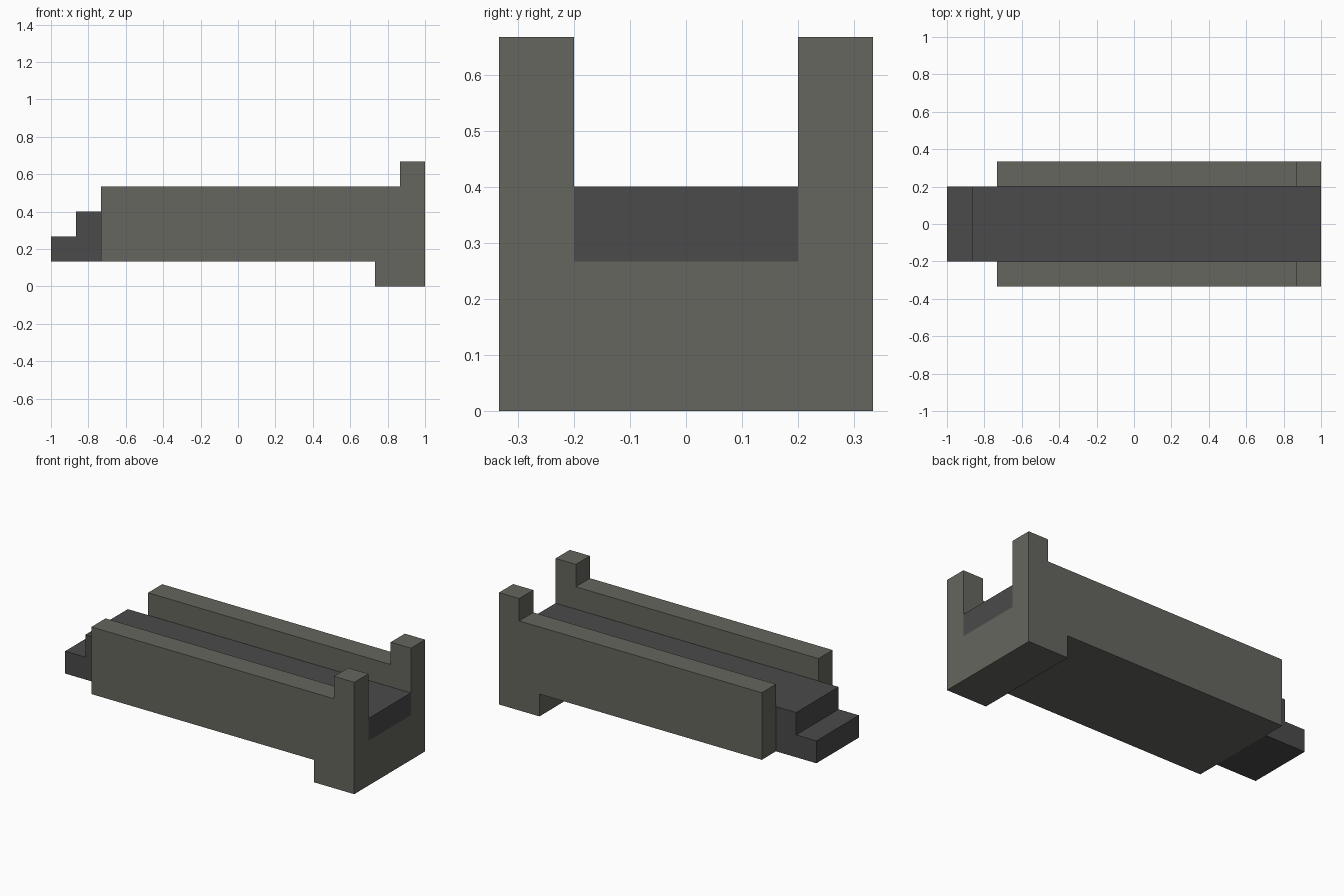
import bpy
import bmesh

if "Cube" in bpy.data.objects:
    bpy.data.objects.remove(bpy.data.objects["Cube"], do_unlink=True)

U = 2 / 15  # every step is one module


def material(name, rgb):
    mat = bpy.data.materials.new(name)
    mat.use_nodes = True
    mat.diffuse_color = (*rgb, 1)
    bsdf = mat.node_tree.nodes["Principled BSDF"]
    bsdf.inputs["Base Color"].default_value = (*rgb, 1)
    bsdf.inputs["Roughness"].default_value = 0.9
    return mat


def extrude_profile(name, profile, half_width, mat):
    """Extrude an x-z outline, given in modules, symmetrically along y."""
    bm = bmesh.new()
    face = bm.faces.new([bm.verts.new((x * U, -half_width * U, z * U)) for x, z in profile])
    new = bmesh.ops.extrude_face_region(bm, geom=[face])["geom"]
    verts = [v for v in new if isinstance(v, bmesh.types.BMVert)]
    bmesh.ops.translate(bm, verts=verts, vec=(0, 2 * half_width * U, 0))
    bmesh.ops.recalc_face_normals(bm, faces=bm.faces)
    mesh = bpy.data.meshes.new(name)
    bm.to_mesh(mesh)
    bm.free()
    mesh.materials.append(mat)
    obj = bpy.data.objects.new(name, mesh)
    bpy.context.collection.objects.link(obj)
    return obj


casing_mat = material("warm grey", (0.133, 0.133, 0.114))
slide_mat = material("dark grey", (0.069, 0.069, 0.069))

# Casing: long side walls, raised end posts and a foot under the end
casing = extrude_profile("casing", [
    (-5.5, 1), (5.5, 1), (5.5, 0), (7.5, 0), (7.5, 5),
    (6.5, 5), (6.5, 4), (-5.5, 4)], 2.5, casing_mat)

# Open channel along the full length of the casing
channel = extrude_profile("channel_cutter", [(-9, 2), (9, 2), (9, 7), (-9, 7)], 1.5, casing_mat)
cut = casing.modifiers.new("channel", 'BOOLEAN')
cut.operation = 'DIFFERENCE'
cut.solver = 'EXACT'
cut.object = channel
bpy.context.view_layer.objects.active = casing
casing.select_set(True)
bpy.ops.object.modifier_apply(modifier=cut.name)
bpy.data.objects.remove(channel, do_unlink=True)

# Slide: bed in the channel with a stepped nose past the open end
extrude_profile("slide", [
    (-7.5, 1), (-5.5, 1), (-5.5, 2), (7.5, 2), (7.5, 3),
    (-6.5, 3), (-6.5, 2), (-7.5, 2)], 1.5, slide_mat)
